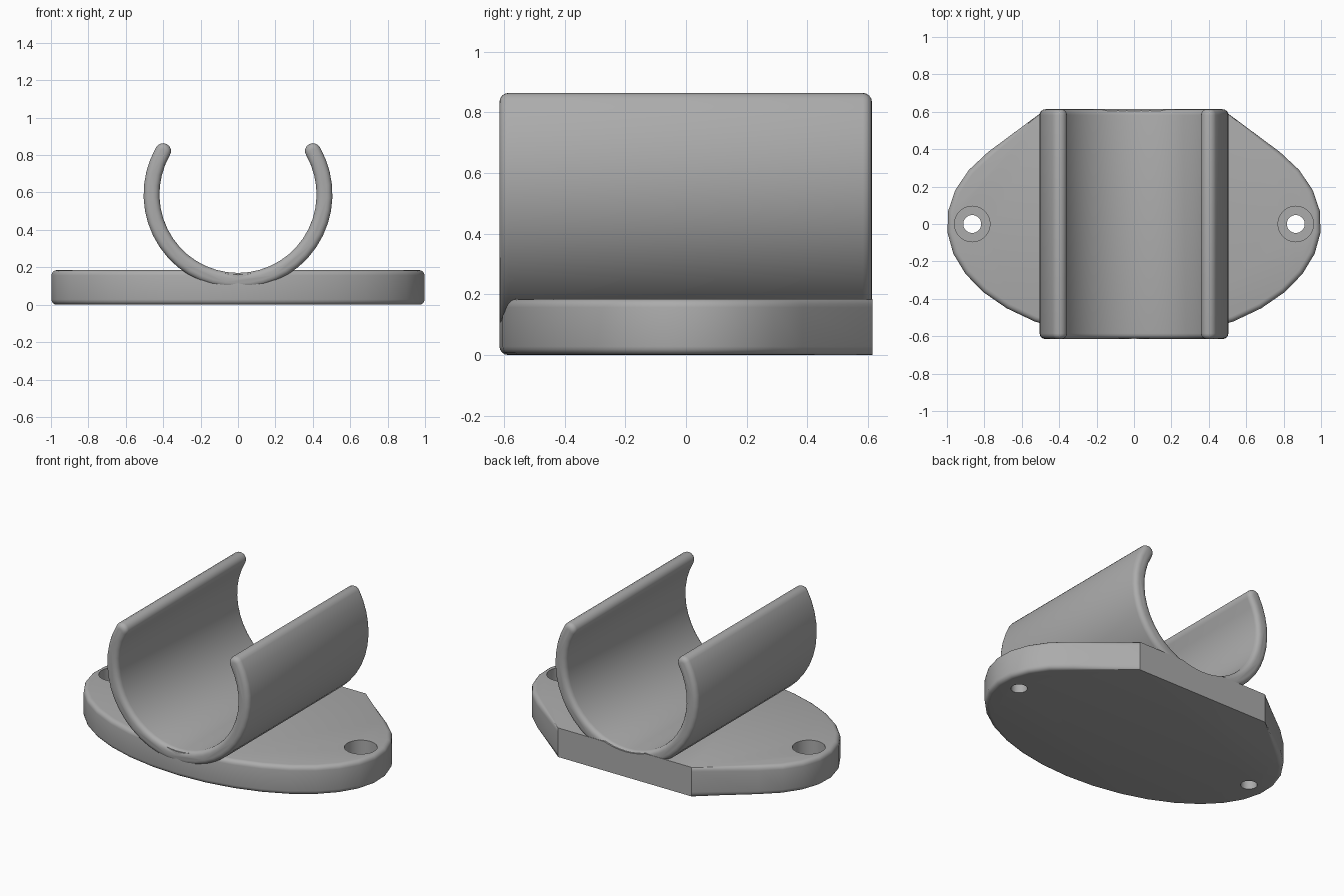
import bpy, bmesh, math
from mathutils import Vector

if "Cube" in bpy.data.objects:
    bpy.data.objects.remove(bpy.data.objects["Cube"])

grey = bpy.data.materials.new("plain_grey")
grey.use_nodes = True
colour = (0.41, 0.41, 0.41, 1)
grey.diffuse_color = colour
grey.node_tree.nodes["Principled BSDF"].inputs["Base Color"].default_value = colour

HALF_Y, PLATE_H = 0.615, 0.185
CLIP_Z, R_OUT, R_IN = 0.59, 0.505, 0.42


def finish(name, bm):
    bmesh.ops.recalc_face_normals(bm, faces=bm.faces)
    mesh = bpy.data.meshes.new(name)
    bm.to_mesh(mesh)
    bm.free()
    mesh.materials.append(grey)
    obj = bpy.data.objects.new(name, mesh)
    bpy.context.collection.objects.link(obj)
    return obj


def activate(obj):
    bpy.ops.object.select_all(action="DESELECT")
    obj.select_set(True)
    bpy.context.view_layer.objects.active = obj


def cut(target, location, radius, depth, turn=0, sides=32):
    bpy.ops.mesh.primitive_cylinder_add(vertices=sides, radius=radius, depth=depth,
                                        location=location, rotation=(turn, 0, 0))
    cutter = bpy.context.object
    cutter.hide_render = True
    activate(target)
    mod = target.modifiers.new("cut", "BOOLEAN")
    mod.operation, mod.solver, mod.object = "DIFFERENCE", "EXACT", cutter
    bpy.ops.object.modifier_apply(modifier=mod.name)
    bpy.data.objects.remove(cutter)


# Base plate: elliptical outline with a flat back, rounded rim fading out at the back
arc_end, steps = math.radians(38.7), 24
outline = []
for i in range(steps + 1):
    t = arc_end - (math.pi + 2 * arc_end) * i / steps
    outline.append((Vector((math.cos(t), HALF_Y * math.sin(t), 0)), 1))
outline += [(Vector((-0.47, HALF_Y, 0)), 0), (Vector((0.47, HALF_Y, 0)), 0)]

rim, rim_steps = 0.028, 4
quarter = [math.pi / 2 * i / rim_steps for i in range(rim_steps + 1)]
levels = [(rim * (1 - math.cos(a)), rim * (1 - math.sin(a))) for a in quarter[::-1]]
levels = [(z, inset) for z, inset in [(rim * (1 - math.cos(a)), rim * (1 - math.sin(a))) for a in quarter]]
levels += [(PLATE_H - z, inset) for z, inset in reversed(levels)]

bm = bmesh.new()
rings = []
for z, inset in levels:
    ring = []
    for p, weight in outline:
        normal = Vector((p.x, p.y / HALF_Y ** 2, 0)).normalized()
        ring.append(bm.verts.new(p - normal * inset * weight + Vector((0, 0, z))))
    rings.append(ring)
count = len(outline)
for low, high in zip(rings, rings[1:]):
    for i in range(count):
        j = (i + 1) % count
        bm.faces.new((low[i], low[j], high[j], high[i]))
bm.faces.new(rings[0])
bm.faces.new(rings[-1])
plate = finish("base_plate", bm)

# Channel under the clip and counterbored screw holes
cut(plate, (0, 0, CLIP_Z), R_IN + 0.01, 2, math.pi / 2, 64)
for side in (-1, 1):
    cut(plate, (side * 0.865, 0, 0), 0.048, 1)
    cut(plate, (side * 0.865, 0, 0.565), 0.095, 1)

# Clip: open ring profile with round lips, extruded front to back
start, sweep, segs = math.radians(30), math.radians(240), 30
mid, lip = (R_OUT + R_IN) / 2, (R_OUT - R_IN) / 2


def polar(r, a):
    return Vector((r * math.cos(a), 0, CLIP_Z + r * math.sin(a)))


def lip_points(a, direction):
    centre, out = polar(mid, a), Vector((math.cos(a), 0, math.sin(a)))
    along = Vector((-math.sin(a), 0, math.cos(a))) * direction
    return [centre + lip * (math.cos(b) * out + math.sin(b) * along)
            for b in [math.pi * k / 8 for k in range(1, 8)]]


angles = [start - sweep * i / segs for i in range(segs + 1)]
angles = [start - math.radians(240) * i / segs for i in range(segs + 1)]
profile = [polar(R_OUT, a) for a in angles]
profile += lip_points(angles[-1], -1)
profile += [polar(R_IN, a) for a in reversed(angles)]
profile += reversed(lip_points(angles[0], 1))

bm = bmesh.new()
front = [bm.verts.new(p + Vector((0, -HALF_Y, 0))) for p in profile]
back = [bm.verts.new(p + Vector((0, HALF_Y - 0.002, 0))) for p in profile]
end_faces = [bm.faces.new(front), bm.faces.new(back)]
for i in range(len(profile)):
    j = (i + 1) % len(profile)
    bm.faces.new((front[i], front[j], back[j], back[i]))
bmesh.ops.recalc_face_normals(bm, faces=bm.faces)
edges = [e for f in end_faces for e in f.edges]
bmesh.ops.bevel(bm, geom=edges, offset=0.03, segments=4, profile=0.5, affect="EDGES")
clip = finish("open_clip", bm)

for obj in (plate, clip):
    activate(obj)
    bpy.ops.object.shade_smooth_by_angle(angle=math.radians(30))
